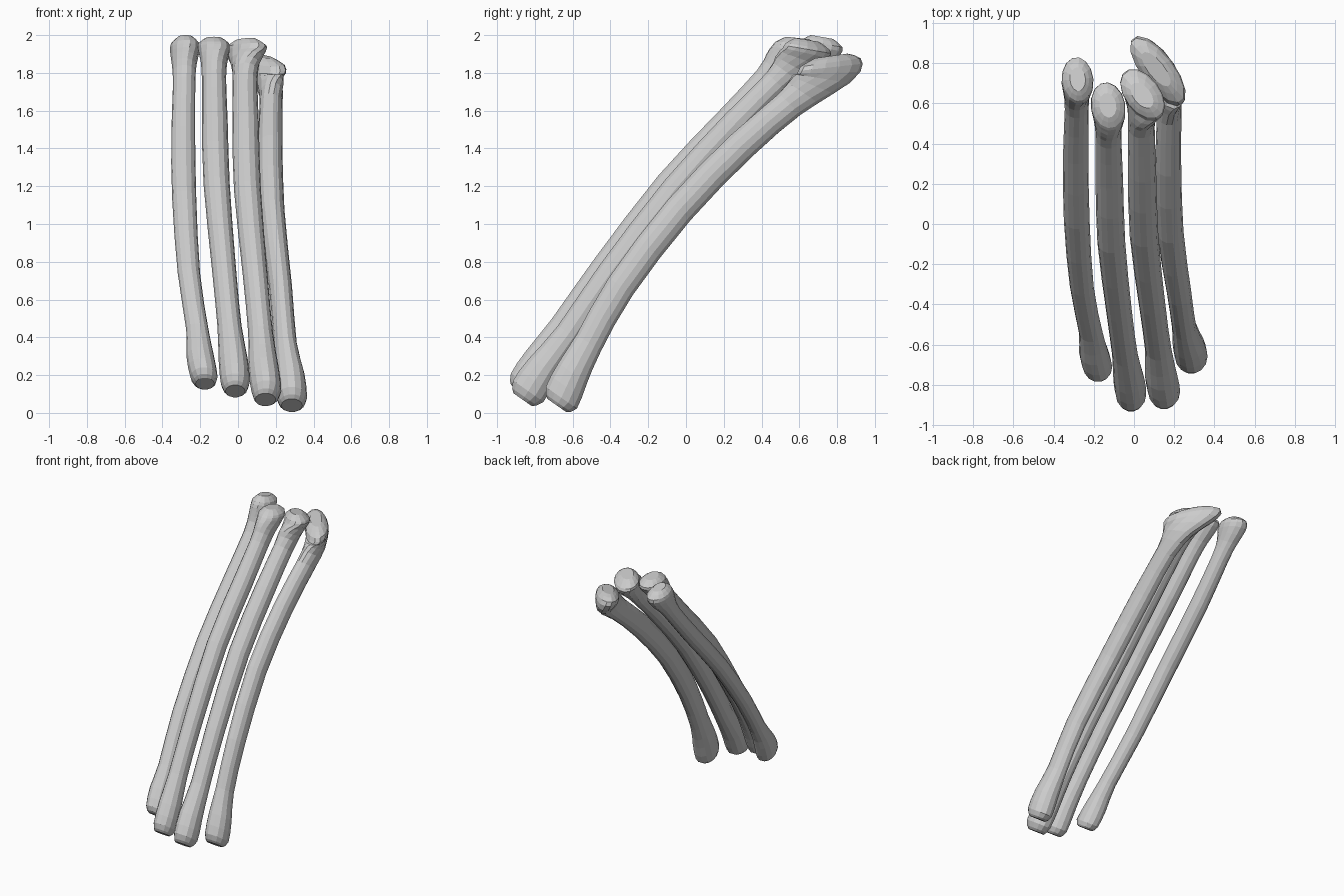
import bpy, bmesh, math
from mathutils import Vector

if "Cube" in bpy.data.objects:
    bpy.data.objects.remove(bpy.data.objects["Cube"])

SIDES, STEPS = 14, 2

# Shared bone profile from lower end to upper head: half width, half depth, section pitch, head and foot blend
WIDTH = [.050, .072, .074, .061, .061, .066, .065, .061, .067, .080, .077, .040]
DEPTH = [.055, .092, .086, .073, .073, .075, .075, .075, .092, .120, .115, .062]
PITCH = [-35, -35, -36, -35, -36, -41, -43, -43, -25, -5, 0, 0]
HEAD = [0, 0, 0, 0, 0, 0, 0, 0, .4, .85, 1, 1]
FOOT = [1, 1, .6] + [0] * 9


def spline(a, b, c, d, t):
    """Catmull-Rom blend of four number tuples."""
    return [.5 * (2*q + (r-p)*t + (2*p-5*q+4*r-s)*t*t + (3*q-p-3*r+s)*t**3)
            for p, q, r, s in zip(a, b, c, d)]


def bone(name, path, w, d, foot, head_len, head_pitch, head_twist):
    keys = []
    for p, wi, de, pi, h, f in zip(path, WIDTH, DEPTH, PITCH, HEAD, FOOT):
        keys.append((*p, wi * (w + (foot - w) * f),
                     de * (d + (head_len - d) * h + (foot - d) * f),
                     pi + head_pitch * h, head_twist * h))
    n = len(keys)
    stations = []
    for i in range(n - 1):
        quad = [keys[max(i-1, 0)], keys[i], keys[i+1], keys[min(i+2, n-1)]]
        stations += [spline(*quad, k / STEPS) for k in range(STEPS)]
    stations.append(keys[-1])

    bm = bmesh.new()
    rings = []
    for x, y, z, hw, hd, pitch, twist in stations:
        pr, tr = math.radians(pitch), math.radians(twist)
        side, deep = Vector((1, 0, 0)), Vector((0, math.cos(pr), math.sin(pr)))
        u = side * math.cos(tr) + deep * math.sin(tr)
        v = deep * math.cos(tr) - side * math.sin(tr)
        ring = []
        for k in range(SIDES):
            a = 2 * math.pi * k / SIDES
            ring.append(bm.verts.new(Vector((x, y, z)) + u * hw * math.cos(a) + v * hd * math.sin(a)))
        rings.append(ring)
    for r0, r1 in zip(rings, rings[1:]):
        for k in range(SIDES):
            j = (k + 1) % SIDES
            bm.faces.new((r0[k], r0[j], r1[j], r1[k]))
    bm.faces.new(rings[0][::-1])
    bm.faces.new(rings[-1])
    bmesh.ops.recalc_face_normals(bm, faces=bm.faces)
    mesh = bpy.data.meshes.new(name)
    bm.to_mesh(mesh)
    bm.free()
    bpy.context.collection.objects.link(bpy.data.objects.new(name, mesh))


# Slender outer bone on the left
bone("outer_left_bone", [
    (-.175, -.73, .155), (-.18, -.71, .19), (-.20, -.64, .30), (-.215, -.54, .44),
    (-.26, -.31, .74), (-.285, .02, 1.14), (-.29, .34, 1.48), (-.285, .57, 1.74),
    (-.285, .645, 1.84), (-.282, .70, 1.91), (-.28, .72, 1.955), (-.28, .72, 1.99)],
    .97, .80, 1.0, .97, -10, 5)

# Two middle bones
bone("middle_left_bone", [
    (-.015, -.88, .115), (-.015, -.85, .155), (-.025, -.775, .28), (-.045, -.65, .46),
    (-.075, -.43, .77), (-.113, -.09, 1.21), (-.123, .23, 1.55), (-.127, .43, 1.765),
    (-.127, .505, 1.855), (-.127, .57, 1.92), (-.13, .59, 1.955), (-.13, .59, 1.985)],
    1.05, 1.0, 1.05, 1.0, -6, 10)
bone("middle_right_bone", [
    (.145, -.865, .07), (.15, -.835, .115), (.135, -.755, .24), (.12, -.62, .42),
    (.09, -.40, .74), (.05, -.06, 1.18), (.04, .26, 1.53), (.037, .48, 1.75),
    (.04, .56, 1.84), (.045, .635, 1.905), (.04, .645, 1.94), (.04, .64, 1.975)],
    1.08, 1.0, 1.1, 1.2, -9, 38)

# Thick outer bone on the right with a long slanted head
bone("outer_right_bone", [
    (.285, -.685, .04), (.285, -.66, .08), (.272, -.60, .21), (.25, -.515, .37),
    (.225, -.345, .67), (.18, -.035, 1.075), (.17, .295, 1.415), (.175, .55, 1.635),
    (.17, .67, 1.735), (.13, .755, 1.80), (.115, .765, 1.855), (.11, .77, 1.89)],
    1.0, 1.1, 1.12, 1.7, 8, 38)
